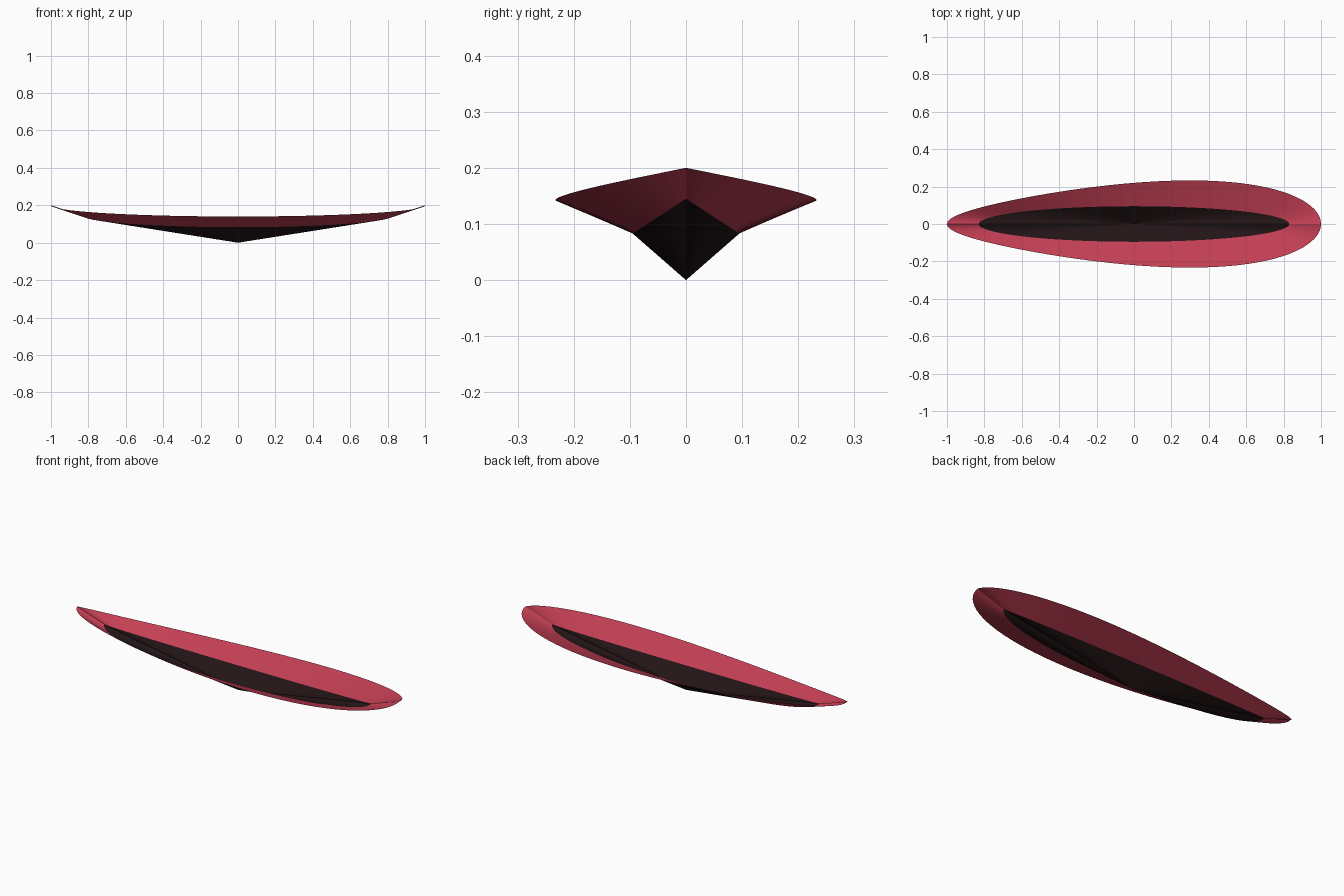
import bpy, bmesh
from math import sin, cos, pi

if "Cube" in bpy.data.objects:
    bpy.data.objects.remove(bpy.data.objects["Cube"])

SEG = 96


def material(name, rgb):
    m = bpy.data.materials.new(name)
    m.diffuse_color = (*rgb, 1)
    m.use_nodes = True
    m.node_tree.nodes["Principled BSDF"].inputs["Base Color"].default_value = m.diffuse_color
    return m


# outer rim: egg-shaped plan, tips raised
def outer(t):
    return (cos(t), 0.22 * sin(t) * (1 + 0.366 * cos(t)), 0.2 - 0.06 * abs(sin(t)))


# inner rim: narrow ellipse, tips raised
def inner(t):
    return (0.83 * cos(t), 0.095 * sin(t), 0.145 - 0.062 * abs(sin(t)))


def keel(t):
    return (0, 0, 0)


# open shell ruled between two closed curves
def shell(name, low, high, mat):
    bm = bmesh.new()
    rings = [[bm.verts.new(f(2 * pi * i / SEG)) for i in range(SEG)] for f in (low, high)]
    for i in range(SEG):
        j = (i + 1) % SEG
        bm.faces.new((rings[0][i], rings[1][i], rings[1][j], rings[0][j]))
    bmesh.ops.remove_doubles(bm, verts=bm.verts[:], dist=1e-5)
    me = bpy.data.meshes.new(name)
    bm.to_mesh(me)
    bm.free()
    ob = bpy.data.objects.new(name, me)
    bpy.context.collection.objects.link(ob)
    me.materials.append(mat)
    return ob


# dark pointed hull and the red flared band above it
shell("pointed_hull", keel, inner, material("dark", (0.016, 0.007, 0.008)))
shell("flared_band", inner, outer, material("red", (0.55, 0.05, 0.09)))
